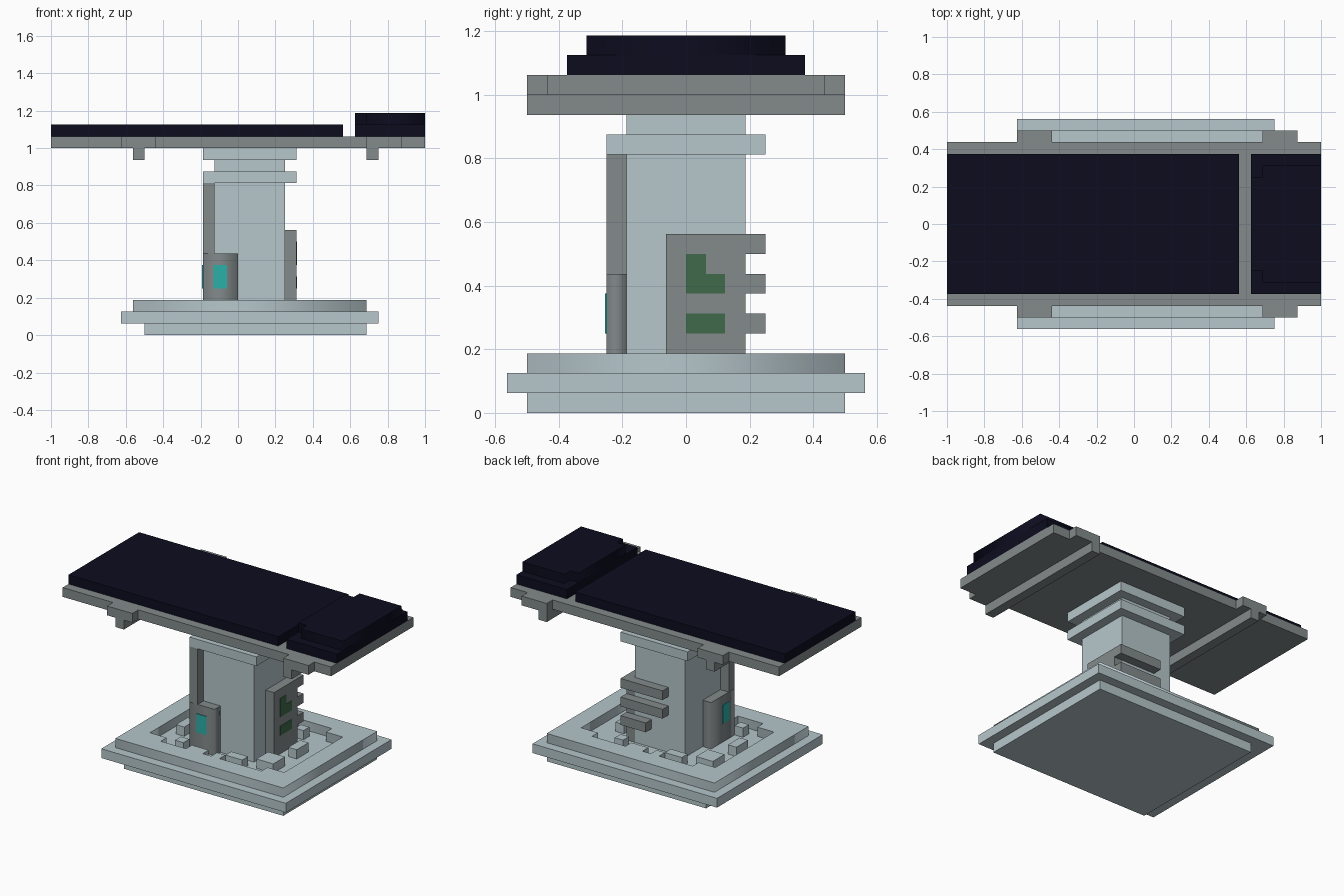
import bpy
import bmesh

if "Cube" in bpy.data.objects:
    bpy.data.objects.remove(bpy.data.objects["Cube"])


def paint(name, rgb):
    m = bpy.data.materials.new(name)
    lin = [(c / 255 / 12.92 if c < 11 else ((c / 255 + 0.055) / 1.055) ** 2.4) for c in rgb]
    m.diffuse_color = (*lin, 1)
    m.use_nodes = True
    m.node_tree.nodes["Principled BSDF"].inputs["Base Color"].default_value = m.diffuse_color
    return m


LIGHT = paint("pale blue grey", (182, 198, 203))
GREY = paint("mid grey", (131, 138, 139))
NAVY = paint("dark navy", (12, 12, 31))
TEAL = paint("teal", (42, 176, 168))
GREEN = paint("dark green", (62, 106, 75))
U = 0.0625  # grid step of the whole model


def finish(name, mesh, mat):
    mesh.materials.append(mat)
    obj = bpy.data.objects.new(name, mesh)
    bpy.context.collection.objects.link(obj)
    return obj


def boxes(name, mat, *spans):
    """One object from boxes given as (x0, x1, y0, y1, z0, z1)."""
    bm = bmesh.new()
    for x0, x1, y0, y1, z0, z1 in spans:
        for v in bmesh.ops.create_cube(bm, size=1)["verts"]:
            v.co = (x1 if v.co.x > 0 else x0, y1 if v.co.y > 0 else y0, z1 if v.co.z > 0 else z0)
    mesh = bpy.data.meshes.new(name)
    bm.to_mesh(mesh)
    bm.free()
    return finish(name, mesh, mat)


def prism(name, mat, loops, z0, z1):
    """Upright prism from outlines; a second outline cuts a hole."""
    cu = bpy.data.curves.new(name + "_outline", 'CURVE')
    cu.dimensions = '2D'
    cu.fill_mode = 'BOTH'
    cu.extrude = (z1 - z0) / 2
    for pts in loops:
        s = cu.splines.new('POLY')
        s.points.add(len(pts) - 1)
        for p, (x, y) in zip(s.points, pts):
            p.co = (x, y, 0, 1)
        s.use_cyclic_u = True
    tmp = bpy.data.objects.new("outline_helper", cu)
    bpy.context.collection.objects.link(tmp)
    mesh = bpy.data.meshes.new_from_object(tmp.evaluated_get(bpy.context.evaluated_depsgraph_get()))
    bpy.data.objects.remove(tmp)
    mesh.materials.clear()
    obj = finish(name, mesh, mat)
    obj.location.z = (z0 + z1) / 2
    return obj


def rect(x0, x1, y0, y1):
    return [(x0, y0), (x1, y0), (x1, y1), (x0, y1)]


# Stepped base with a recessed tray in its top layer
boxes("base_foot", LIGHT, (-0.5, 0.6875, -0.5, 0.5, 0, U))
boxes("base_plate", LIGHT, (-0.625, 0.75, -0.5625, 0.5625, U, 2 * U))
a, b, h = -0.4375, 0.5625, 0.375
tray = [(a, -h + U), (a + 2 * U, -h + U), (a + 2 * U, -h), (b - 2 * U, -h), (b - 2 * U, -h + U), (b, -h + U),
        (b, h - U), (b - 2 * U, h - U), (b - 2 * U, h), (a + 2 * U, h), (a + 2 * U, h - U), (a, h - U)]
prism("base_rim", LIGHT, [rect(-0.5625, 0.6875, -0.5, 0.5), tray], 2 * U, 3 * U)

# Ring of small blocks around the column, repeated by a half turn
ring = [(-0.25, -0.1875, -0.3125, -0.25), (-0.125, 0, -0.375, -0.3125), (0.0625, 0.125, -0.375, -0.3125),
        (0.125, 0.25, -0.3125, -0.25), (0.3125, 0.4375, -0.25, -0.125), (0.375, 0.4375, 0, 0.125)]
turned = [(U - x1, U - U - x0 + U, -y1, -y0) for x0, x1, y0, y1 in ring]
boxes("base_blocks", LIGHT, *[(*r, 2 * U, 3 * U) for r in ring + turned])

# Column and its two collars
boxes("column", LIGHT, (-0.125, 0.25, -0.1875, 0.1875, 2 * U, 0.9375))
for name, z in (("lower_collar", 0.8125), ("upper_collar", 0.9375)):
    boxes(name, LIGHT, (-0.1875, 0.3125, -0.25, 0.25, z, z + U))

# Corner panel wrapping the column, with a post rising above it
prism("corner_panel", GREY, [[(-0.1875, -0.25), (0, -0.25), (0, -0.1875), (-0.125, -0.1875),
                              (-0.125, 0), (-0.1875, 0)]], 2 * U, 0.4375)
boxes("corner_post", GREY, (-0.1875, -0.125, -0.25, -0.1875, 0.4375, 0.8125))
T = 0.004  # thickness of painted plates
boxes("corner_panel_lights", TEAL, (-0.13, -0.058, -0.25 - T, -0.25, 0.25, 0.375),
      (-0.1875 - T, -0.1875, -0.192, -0.12, 0.25, 0.375))

# Control panel on the right with three bars wrapping round the back
boxes("control_panel", GREY, (0.25, 0.3125, -0.0625, 0.1875, 2 * U, 0.5625))
for name, x, z in (("top", 0, 0.5), ("middle", 0, 0.375), ("bottom", 0.125, 0.25)):
    boxes(name + "_back_bar", GREY, (x, 0.3125, 0.1875, 0.25, z, z + U))
boxes("control_displays", GREEN, (0.3125, 0.3125 + T, 0, 0.0625, 0.4375, 0.5),
      (0.3125, 0.3125 + T, 0, 0.122, 0.375, 0.4375), (0.3125, 0.3125 + T, 0, 0.122, 0.25, 0.3125))

# Table top, side clamps and cross bars beneath
boxes("table_top", GREY, (-1, 1, -0.4375, 0.4375, 1, 1 + U))
for name, x0, x1, bar in (("foot", -0.625, -0.4375, -0.5625), ("head", 0.6875, 0.875, 0.6875)):
    boxes(name + "_clamps", GREY, (x0, x1, -0.5, -0.4375, 1, 1 + U), (x0, x1, 0.4375, 0.5, 1, 1 + U))
    boxes(name + "_cross_bar", GREY, (bar, bar + U, -0.5, 0.5, 1 - U, 1))

# Mattress and stepped head rest
boxes("mattress", NAVY, (-1, 0.5625, -0.375, 0.375, 1 + U, 1 + 2 * U))
boxes("head_rest_lower", NAVY, (0.625, 1, -0.375, 0.375, 1 + U, 1 + 2 * U))
prism("head_rest_upper", NAVY, [[(0.625, -0.25), (0.6875, -0.25), (0.6875, -0.3125), (1, -0.3125), (1, 0.3125),
                                 (0.6875, 0.3125), (0.6875, 0.25), (0.625, 0.25)]], 1 + 2 * U, 1 + 3 * U)
